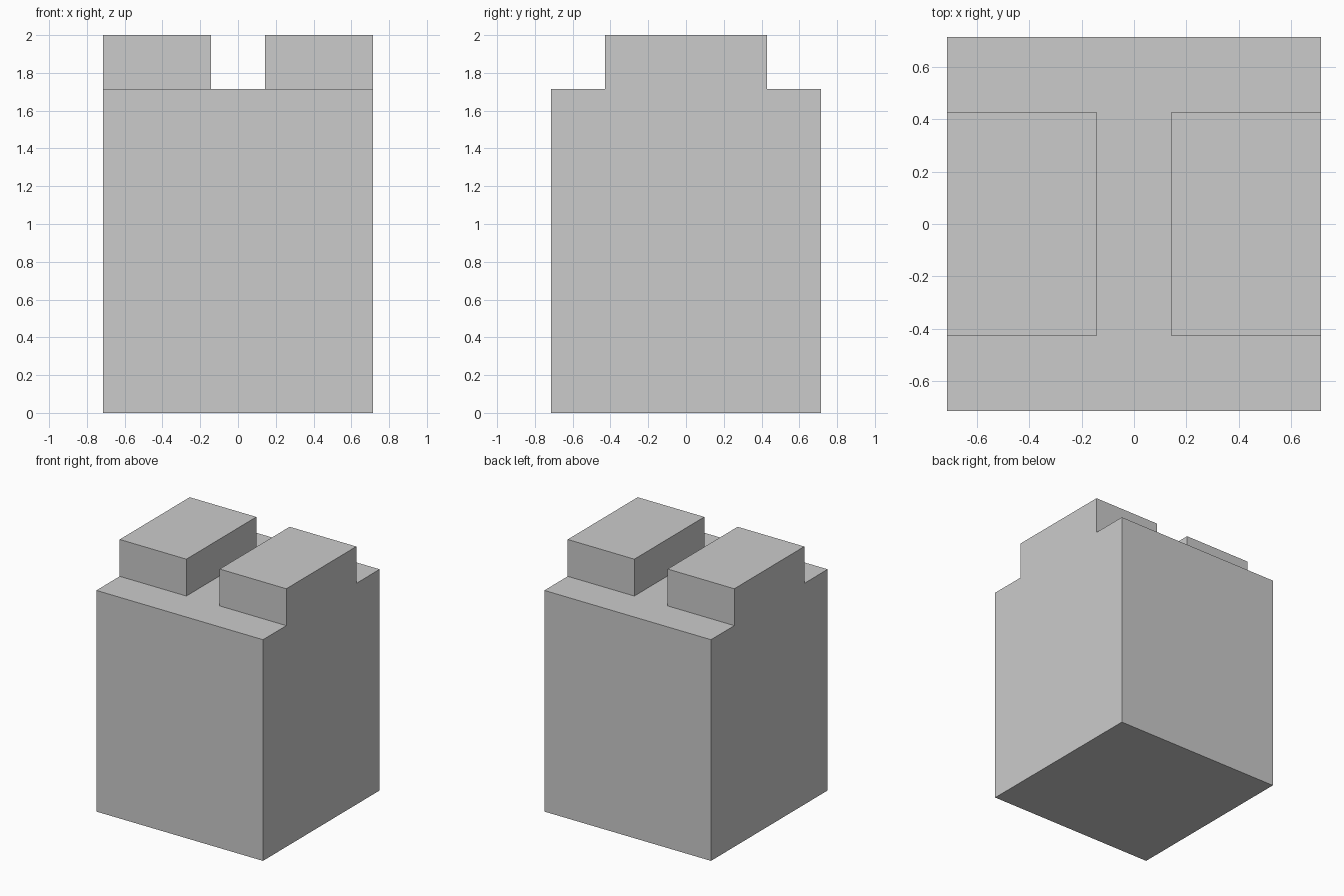
import bpy, bmesh, math
from mathutils import Matrix, Vector

if "Cube" in bpy.data.objects:
    bpy.data.objects.remove(bpy.data.objects["Cube"])

U = 1 / 7            # grid unit: the model is 10 x 10 x 14 units
BODY_H = 12 * U
PAD_H = 2 * U

bm = bmesh.new()

# Main block standing on the ground
bmesh.ops.create_cube(bm, size=1, matrix=Matrix.Translation((0, 0, BODY_H / 2))
                      @ Matrix.Diagonal((10 * U, 10 * U, BODY_H, 1)))

# Cut lines outlining the two raised pads
for axis, offset in ((Vector((1, 0, 0)), U), (Vector((0, 1, 0)), 3 * U)):
    for side in (-1, 1):
        bmesh.ops.bisect_plane(bm, geom=bm.verts[:] + bm.edges[:] + bm.faces[:],
                               plane_co=axis * offset * side, plane_no=axis)

# Raise the left and right pads, flush with the block's sides
pads = []
for f in bm.faces:
    c = f.calc_center_median()
    if c.z > BODY_H - 0.01 and abs(c.x) > U and abs(c.y) < U:
        pads.append(f)
raised = bmesh.ops.extrude_discrete_faces(bm, faces=pads)["faces"]
bmesh.ops.translate(bm, vec=(0, 0, PAD_H), verts=[v for f in raised for v in f.verts])

# Merge flat regions so only the real edges remain
bmesh.ops.dissolve_limit(bm, angle_limit=math.radians(1),
                         verts=bm.verts[:], edges=bm.edges[:])
bmesh.ops.recalc_face_normals(bm, faces=bm.faces[:])

mesh = bpy.data.meshes.new("notched_block")
bm.to_mesh(mesh)
bm.free()
bpy.context.collection.objects.link(bpy.data.objects.new("notched_block", mesh))
